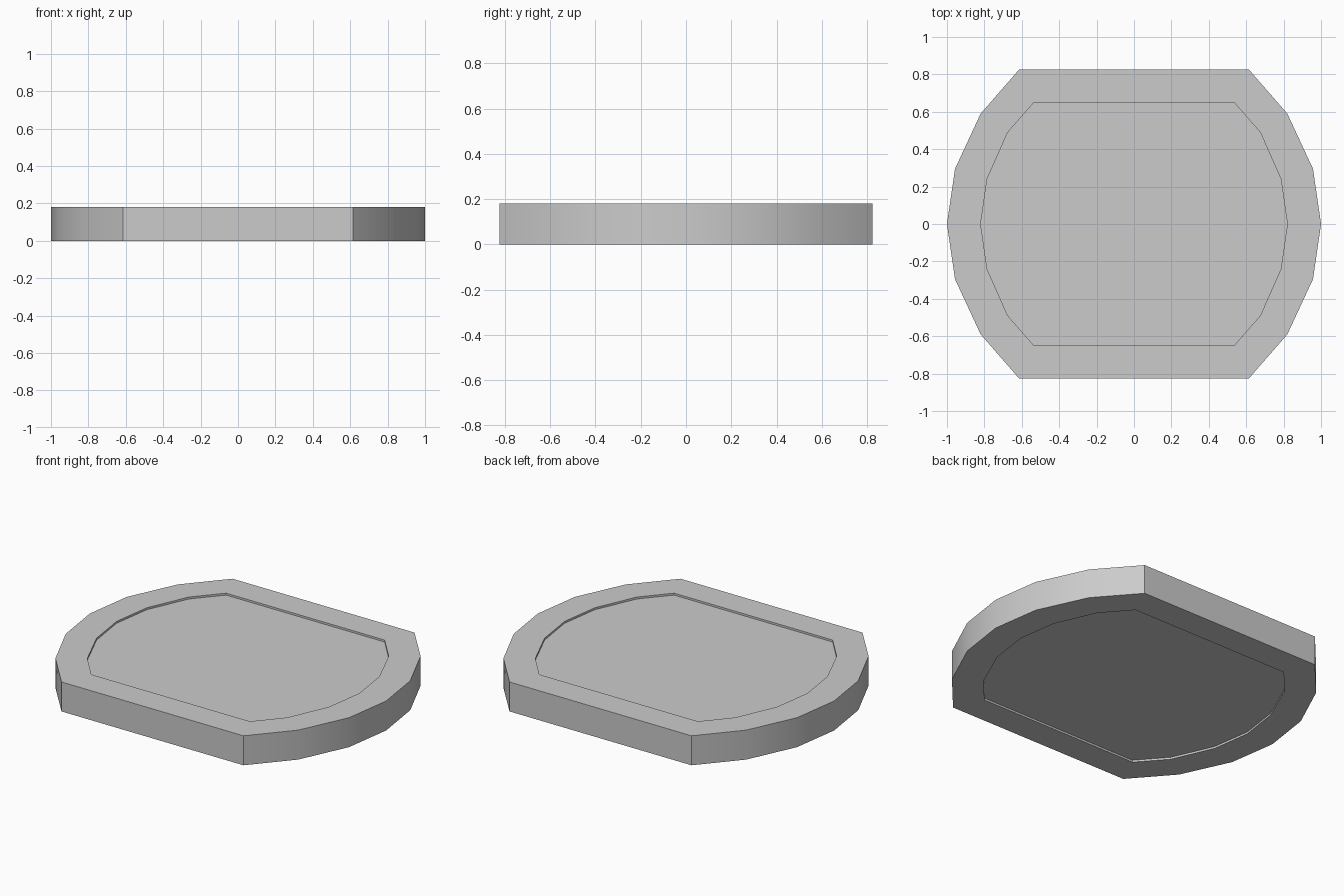
import bpy, bmesh, math

if "Cube" in bpy.data.objects:
    bpy.data.objects.remove(bpy.data.objects["Cube"])

H = 0.18        # rim height
RECESS = 0.012  # panel set back from both rim faces


def outline(quarter):
    """Mirror a right-side quarter (flat end to x axis) into a full loop."""
    right = quarter + [(x, -y) for x, y in reversed(quarter[:-1])]
    return right + [(-x, y) for x, y in reversed(right)]


def finish(bm, name):
    bmesh.ops.recalc_face_normals(bm, faces=bm.faces)
    mesh = bpy.data.meshes.new(name)
    bm.to_mesh(mesh)
    bm.free()
    obj = bpy.data.objects.new(name, mesh)
    bpy.context.collection.objects.link(obj)
    bpy.ops.object.select_all(action='DESELECT')
    obj.select_set(True)
    bpy.context.view_layer.objects.active = obj
    bpy.ops.object.shade_smooth_by_angle(angle=math.radians(30))


def loop(bm, pts, z):
    return [bm.verts.new((x, y, z)) for x, y in pts]


def bridge(bm, a, b):
    n = len(a)
    for i in range(n):
        j = (i + 1) % n
        bm.faces.new((a[i], a[j], b[j], b[i]))


outer = outline([(0.615, 0.825), (0.82, 0.59), (0.957, 0.295), (1.0, 0.0)])
inner = outline([(0.535, 0.65), (0.675, 0.49), (0.785, 0.242), (0.82, 0.0)])

# Rim: closed rectangular-section ring
bm = bmesh.new()
rings = [loop(bm, outer, 0), loop(bm, outer, H), loop(bm, inner, H), loop(bm, inner, 0)]
for k in range(4):
    bridge(bm, rings[k], rings[(k + 1) % 4])
finish(bm, "rim")

# Panel: slab filling the rim, slightly recessed top and bottom
bm = bmesh.new()
low, high = loop(bm, inner, RECESS), loop(bm, inner, H - RECESS)
bridge(bm, low, high)
bm.faces.new(low)
bm.faces.new(high)
finish(bm, "panel")
